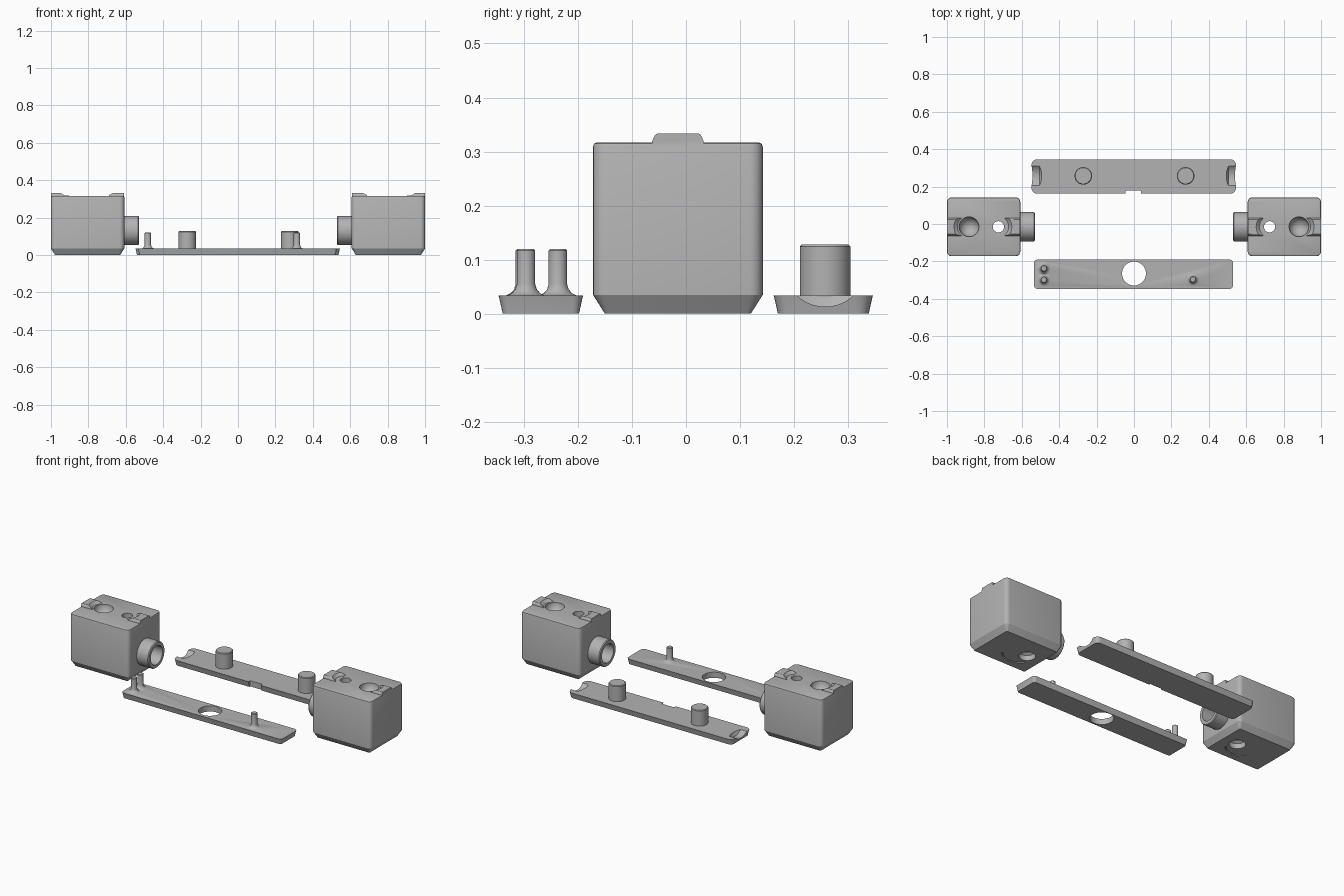
import bpy
import math
from math import sin, cos, pi
from mathutils import Matrix, Vector

if "Cube" in bpy.data.objects:
    bpy.data.objects.remove(bpy.data.objects["Cube"])

grey = bpy.data.materials.new("plain_grey")
grey.diffuse_color = (0.45, 0.45, 0.45, 1)
grey.use_nodes = True
grey.node_tree.nodes["Principled BSDF"].inputs["Base Color"].default_value = grey.diffuse_color


def loft(name, rings):
    """Closed solid through a stack of equal-length point rings."""
    n = len(rings[0])
    verts = [p for r in rings for p in r]
    faces = [tuple(range(n))[::-1], tuple(range(len(verts) - n, len(verts)))]
    for k in range(len(rings) - 1):
        for i in range(n):
            j = (i + 1) % n
            faces.append((k * n + i, k * n + j, (k + 1) * n + j, (k + 1) * n + i))
    me = bpy.data.meshes.new(name)
    me.from_pydata(verts, [], faces)
    me.materials.append(grey)
    ob = bpy.data.objects.new(name, me)
    bpy.context.collection.objects.link(ob)
    return ob


def slab(name, x0, x1, y0, y1, levels, r=0.02, seg=5):
    """Rounded rectangle solid; levels are (z, inset)."""
    rings = []
    for z, d in levels:
        ring = []
        for sx, sy, a0 in ((1, 1, 0), (-1, 1, 90), (-1, -1, 180), (1, -1, 270)):
            cx = x1 - r if sx > 0 else x0 + r
            cy = y1 - r if sy > 0 else y0 + r
            for i in range(seg + 1):
                a = math.radians(a0 + 90 * i / seg)
                q = r - min(d, r * 0.7)
                e = d - min(d, r * 0.7)
                ring.append((cx + q * cos(a) - sx * e, cy + q * sin(a) - sy * e, z))
        rings.append(ring)
    return loft(name, rings)


def lathe(name, x, y, z, profile, axis="Z", n=40):
    """Turned solid; profile is (radius, height along axis)."""
    ob = loft(name, [[(r * cos(2 * pi * i / n), r * sin(2 * pi * i / n), h)
                      for i in range(n)] for r, h in profile])
    if axis == "X":
        ob.data.transform(Matrix.Rotation(pi / 2, 4, "Y"))
    ob.data.transform(Matrix.Translation((x, y, z)))
    return ob


def combine(ob, tools, op):
    """Apply boolean tools and discard them."""
    for t in tools:
        m = ob.modifiers.new("boolean", "BOOLEAN")
        m.operation, m.solver, m.object = op, "EXACT", t
        dg = bpy.context.evaluated_depsgraph_get()
        me = bpy.data.meshes.new_from_object(ob.evaluated_get(dg))
        ob.modifiers.clear()
        ob.data = me
        bpy.data.objects.remove(t)


def smooth(ob):
    bpy.ops.object.select_all(action="DESELECT")
    ob.select_set(True)
    bpy.context.view_layer.objects.active = ob
    bpy.ops.object.shade_smooth_by_angle(angle=math.radians(30))


def ridge(x0, x1, yc):
    """Raised key with sloping sides."""
    sec = [(-0.048, 0.30), (0.048, 0.30), (0.048, 0.318), (0.045, 0.325), (0.042, 0.331),
           (0.039, 0.333), (-0.039, 0.333), (-0.042, 0.331), (-0.045, 0.325), (-0.048, 0.318)]
    return loft("ridge", [[(x, yc + y, z) for y, z in sec] for x in (x0, x1)])


# End block, built on the right
YC = -0.015
block = slab("right_block", 0.608, 1.0, YC - 0.157, YC + 0.157,
             [(0, 0.022), (0.035, 0), (0.309, 0), (0.3145, 0.002), (0.317, 0.007)], 0.024)
spout = lathe("spout", 0, YC, 0.131, [(0.078, 0.65), (0.078, 0.535), (0.074, 0.53)][::-1], "X")
for t in (ridge(0.6085, 0.69, YC), ridge(0.90, 0.9995, YC)):
    combine(block, [t], "UNION")
combine(block, [spout], "UNION")

# Ridge ends hollowed by cones, bowl, through hole and spout bore
BOWL, HOLE = 0.882, 0.725
dome = [(0.053 * cos(a), -0.053 * sin(a)) for a in [math.radians(d) for d in range(88, -1, -11)]]
cuts = [
    lathe("cut", BOWL, YC, 0, [(0.062, 0.3171), (0.084, 0.336), (0.09, 0.35)]),
    lathe("cut", HOLE, YC, 0, [(0.055, 0.3171), (0.075, 0.336), (0.08, 0.35)]),
    lathe("cut", BOWL, YC, 0.317, dome + [(0.053, 0.03)]),
    lathe("cut", HOLE, YC, 0, [(0.045, -0.02), (0.045, 0.03), (0.03, 0.04), (0.03, 0.36)]),
    lathe("cut", 0, YC, 0.131, [(0.058, 0.5), (0.055, 0.54), (0.055, 0.66)], "X"),
]
# Shallow curved groove underneath
arc = []
for i in range(13):
    a = math.radians(215 + 110 * i / 12)
    arc.append([(0.77 + r * cos(a), YC + r * sin(a), z)
                for r, z in ((0.092, -0.01), (0.1, -0.01), (0.1, 0.01), (0.092, 0.01))])
groove = loft("cut", arc)
bm_fix = groove.data
bm_fix.flip_normals()
cuts.append(groove)
combine(block, cuts, "DIFFERENCE")
smooth(block)

# Mirrored block on the left
left = block.copy()
left.data = block.data.copy()
left.name = "left_block"
bpy.context.collection.objects.link(left)
left.data.transform(Matrix.Scale(-1, 4, Vector((1, 0, 0))))
left.data.flip_normals()

# Back plate with pegs, end cradles and a small front notch
PY = 0.2575
back = slab("back_plate", -0.548, 0.545, 0.162, 0.346,
            [(0, 0.008), (0.031, 0.001), (0.034, 0)], 0.03)
combine(back, [lathe("peg", x, PY, 0, [(0.047, 0.02), (0.047, 0.124), (0.043, 0.128)])
               for x in (-0.271, 0.276)], "UNION")
combine(back, [
    lathe("cut", 0, PY, 0.09, [(0.077, -0.6), (0.077, -0.505), (0.06, -0.495)], "X"),
    lathe("cut", 0, PY, 0.09, [(0.06, 0.495), (0.077, 0.505), (0.077, 0.6)], "X"),
    slab("cut", -0.045, 0.037, 0.10, 0.178, [(-0.1, 0), (0.1, 0)], 0.003),
], "DIFFERENCE")
smooth(back)

# Front plate with a round opening and three flared pins
front = slab("front_plate", -0.535, 0.53, -0.347, -0.19,
             [(0, 0.008), (0.031, 0.001), (0.034, 0)], 0.02)
combine(front, [lathe("cut", 0, -0.265, 0, [(0.064, -0.1), (0.064, 0.1)])], "DIFFERENCE")
pin = [(0.034, 0.02), (0.034, 0.034), (0.026, 0.038), (0.02, 0.045),
       (0.017, 0.055), (0.017, 0.117), (0.014, 0.12)]
combine(front, [lathe("pin", x, y, 0, pin, n=24)
                for x, y in ((-0.482, -0.298), (-0.482, -0.237), (0.315, -0.296))], "UNION")
smooth(front)
